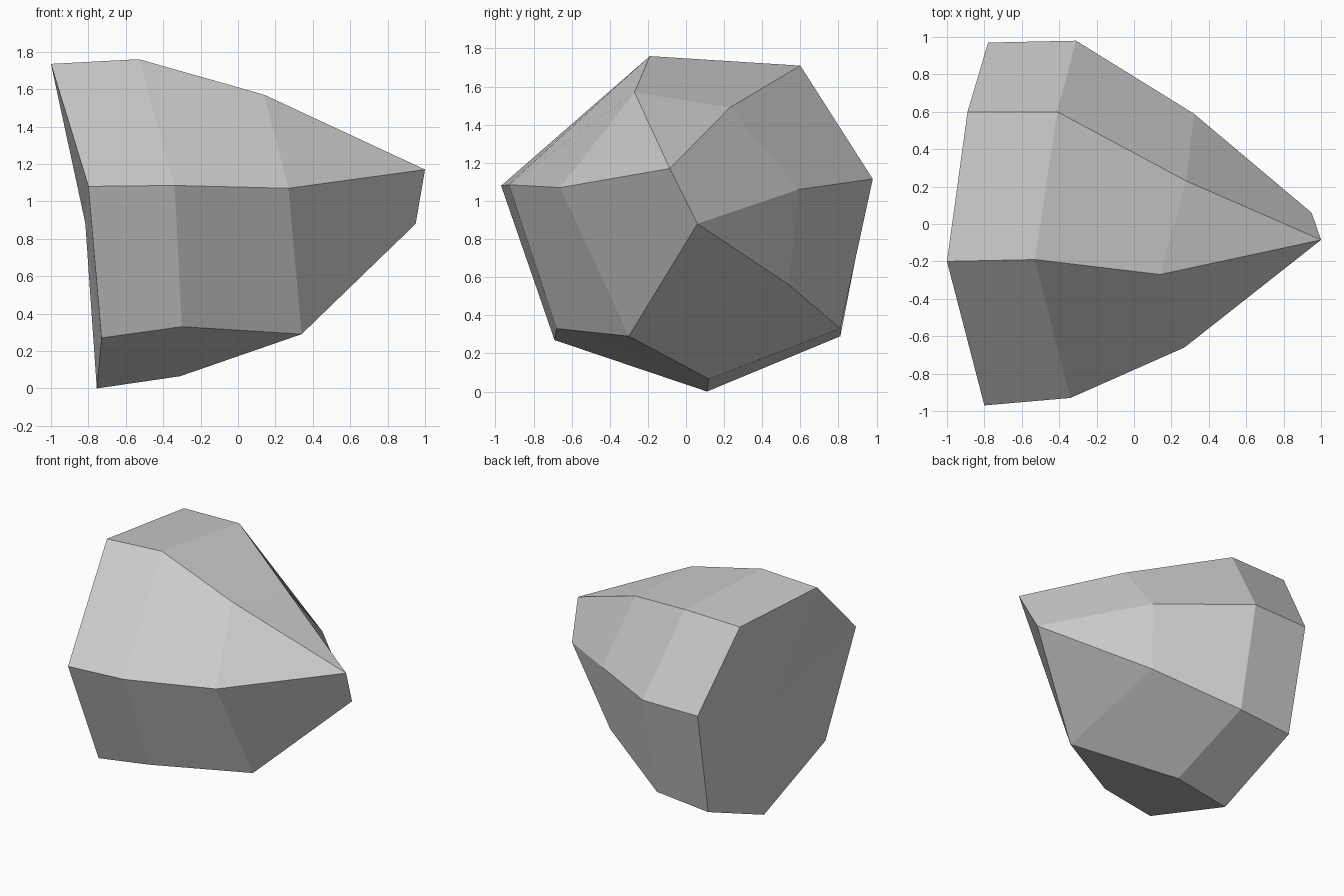
import bpy, bmesh

# Remove the default cube
cube = bpy.data.objects.get("Cube")
if cube:
    bpy.data.objects.remove(cube)

# Stone colour
stone = bpy.data.materials.new("stone_grey")
stone.use_nodes = True
grey = (0.6, 0.6, 0.6, 1)
stone.diffuse_color = grey
stone.node_tree.nodes["Principled BSDF"].inputs["Base Color"].default_value = grey

# Seven-sided sections along x: front, top, top back, back, low back, bottom, low front
broad_end = [(-.80, -.97, 1.08), (-1, -.20, 1.735), (-.89, .60, 1.70), (-.78, .97, 1.11),
             (-.76, .81, .29), (-.755, .11, 0), (-.73, -.69, .27)]
middle = [(-.34, -.93, 1.085), (-.53, -.19, 1.76), (-.41, .60, 1.71), (-.31, .98, 1.115),
          (-.315, .81, .33), (-.31, .12, .065), (-.30, -.68, .33)]
low_front = (.34, -.30, .29)
shoulder = [(.27, -.66, 1.07), (.14, -.27, 1.57), (.28, .23, 1.49), (.32, .59, 1.06),
            (.28, .54, .56), low_front, low_front]
# The section narrows to a short ridge at the tip
ridge_top, ridge_low = (1, -.085, 1.17), (.95, .06, .88)
tip = [ridge_top] * 3 + [ridge_low] * 4

bm = bmesh.new()
verts = {}


def vert(point):
    if point not in verts:
        verts[point] = bm.verts.new(point)
    return verts[point]


def face(*points):
    corners = list(dict.fromkeys(points))
    if len(corners) > 2:
        bm.faces.new([vert(p) for p in corners])


# Facets between neighbouring sections
sections = [broad_end, middle, shoulder, tip]
for a, b in zip(sections, sections[1:]):
    for i in range(7):
        j = (i + 1) % 7
        face(a[i], b[i], b[j], a[j])

# Slightly hollow broad end, fanned from its centre
centre = tuple(sum(axis) / 7 for axis in zip(*broad_end))
for i in range(7):
    face(centre, broad_end[i], broad_end[(i + 1) % 7])

bmesh.ops.recalc_face_normals(bm, faces=bm.faces)
mesh = bpy.data.meshes.new("rock")
bm.to_mesh(mesh)
bm.free()
mesh.materials.append(stone)
rock = bpy.data.objects.new("rock", mesh)
bpy.context.collection.objects.link(rock)
